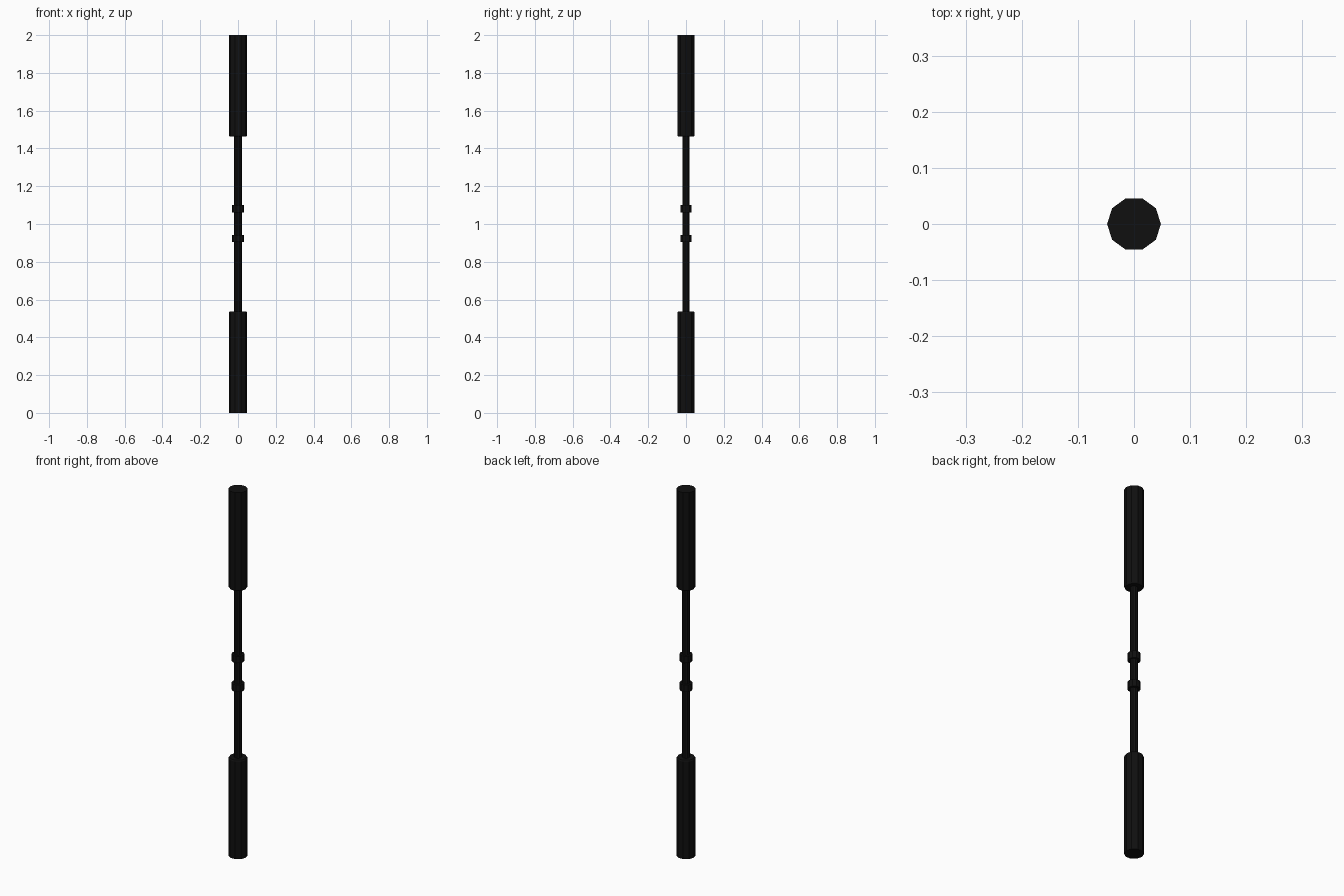
import bpy, bmesh, math

if "Cube" in bpy.data.objects:
    bpy.data.objects.remove(bpy.data.objects["Cube"])

SIDES = 10
mat = bpy.data.materials.new("matte_black")
mat.diffuse_color = (0.005, 0.005, 0.005, 1)
mat.use_nodes = True
mat.node_tree.nodes["Principled BSDF"].inputs["Base Color"].default_value = mat.diffuse_color


def lathe(name, profile):
    """Spin (radius, z) points into a closed ten-sided solid."""
    bm = bmesh.new()
    rings = []
    for r, z in profile:
        rings.append([bm.verts.new((r * math.cos(2 * math.pi * i / SIDES),
                                    r * math.sin(2 * math.pi * i / SIDES), z))
                      for i in range(SIDES)])
    for low, high in zip(rings, rings[1:]):
        for i in range(SIDES):
            j = (i + 1) % SIDES
            bm.faces.new((low[i], low[j], high[j], high[i]))
    bm.faces.new(rings[0][::-1])
    bm.faces.new(rings[-1])
    bmesh.ops.recalc_face_normals(bm, faces=bm.faces)
    mesh = bpy.data.meshes.new(name)
    bm.to_mesh(mesh)
    bm.free()
    mesh.materials.append(mat)
    obj = bpy.data.objects.new(name, mesh)
    bpy.context.collection.objects.link(obj)
    return obj


# Thin central rod, running into both padded ends
lathe("rod", [(0.02, 0.52), (0.02, 1.48)])

# Padded ends: chamfered on the inner edge, mirrored about mid height
pad = [(0.048, 0.0), (0.048, 0.532), (0.044, 0.538)]
lathe("lower_pad", pad)
lathe("upper_pad", [(r, 2 - z) for r, z in reversed(pad)])

# Grip collars on the rod
for name, z in (("lower_collar", 0.924), ("upper_collar", 1.081)):
    lathe(name, [(0.032, z - 0.019), (0.032, z + 0.019)])
